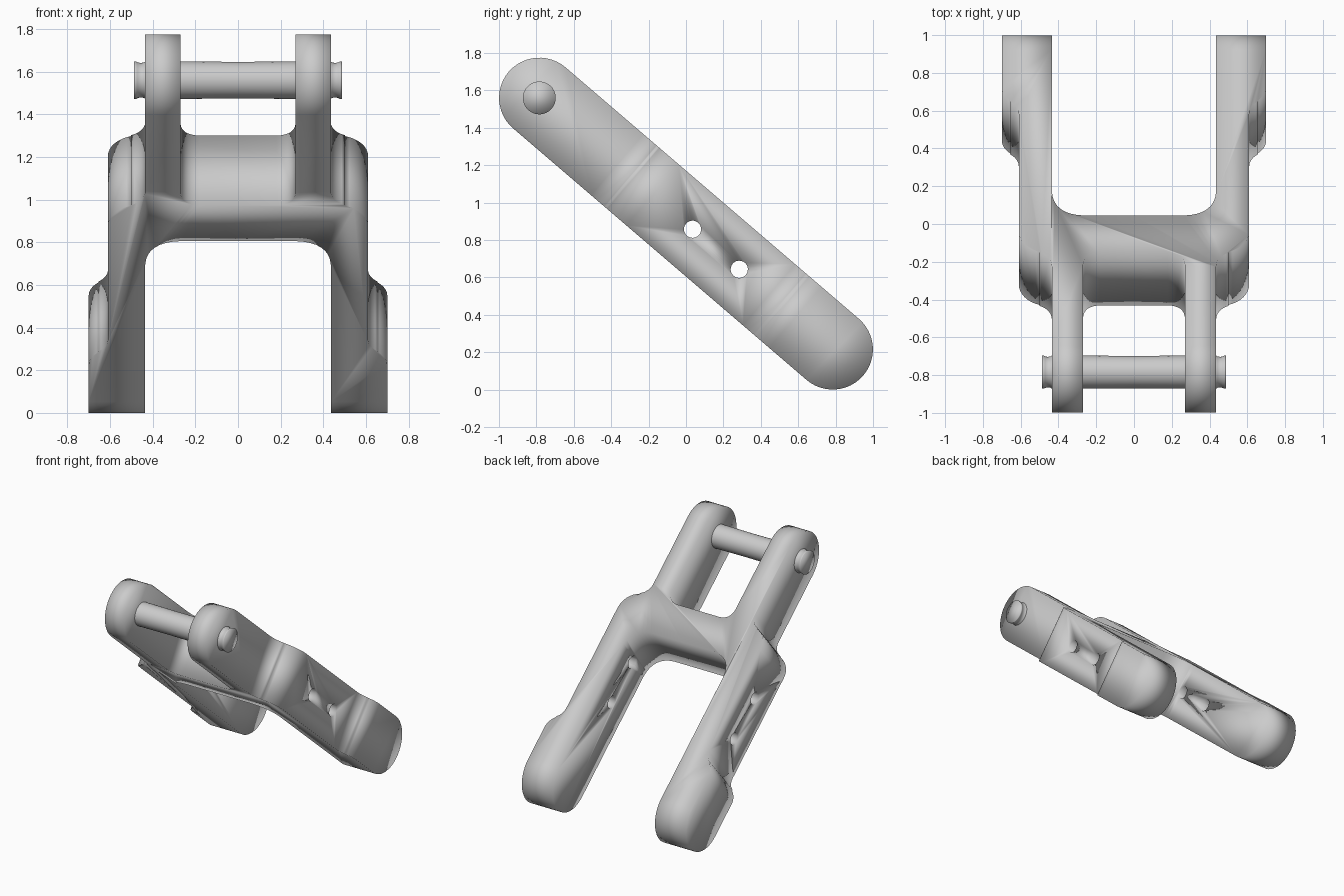
import bpy, bmesh, math
from mathutils import Matrix, Vector

if "Cube" in bpy.data.objects:
    bpy.data.objects.remove(bpy.data.objects["Cube"])

TILT = Matrix.Translation((0, 0, 0.8875)) @ Matrix.Rotation(-math.radians(40.6), 4, 'X')
END, RAD = 1.033, 0.215        # rounded end centre and radius along the link


def prism(name, pts, axis, depth):
    """Extrude a closed 2D outline symmetrically: axis Z takes (x, y), axis X takes (y, z)."""
    bm = bmesh.new()
    if axis == 'Z':
        vs = [bm.verts.new((a, b, -depth)) for a, b in pts]
        move = (0, 0, 2 * depth)
    else:
        vs = [bm.verts.new((-depth, a, b)) for a, b in pts]
        move = (2 * depth, 0, 0)
    face = bm.faces.new(vs)
    top = bmesh.ops.extrude_face_region(bm, geom=[face])
    bmesh.ops.translate(bm, vec=move, verts=[g for g in top['geom'] if isinstance(g, bmesh.types.BMVert)])
    bmesh.ops.recalc_face_normals(bm, faces=bm.faces)
    me = bpy.data.meshes.new(name)
    bm.to_mesh(me)
    bm.free()
    ob = bpy.data.objects.new(name, me)
    bpy.context.collection.objects.link(ob)
    return ob


def arc(cx, cy, r, a0, a1, n=24):
    return [(cx + r * math.cos(math.radians(a0 + (a1 - a0) * i / n)),
             cy + r * math.sin(math.radians(a0 + (a1 - a0) * i / n))) for i in range(n + 1)]


def fillet(corners, n=8):
    """Round each (x, y, radius) corner of an open path."""
    out = []
    for i, (x, y, r) in enumerate(corners):
        p = Vector((x, y))
        if r == 0:
            out.append((x, y))
            continue
        a = p + (Vector(corners[i - 1][:2]) - p).normalized() * r
        b = p + (Vector(corners[i + 1][:2]) - p).normalized() * r
        rnd = [(1 - t) ** 2 * a + 2 * t * (1 - t) * (p * 0.92 + (a + b) * 0.04) + t * t * b
               for t in (k / n for k in range(n + 1))]
        out += [tuple(q) for q in rnd]
    return out


def boolean(ob, other, op):
    m = ob.modifiers.new(op, 'BOOLEAN')
    m.operation, m.object, m.solver = op, other, 'EXACT'
    bpy.context.view_layer.objects.active = ob
    bpy.ops.object.modifier_apply(modifier=m.name)
    bpy.data.objects.remove(other)


# forked link: right half outline, from upper crotch round to lower crotch
half = fillet([
    (0, -0.383, 0), (0.27, -0.383, 0.09), (0.27, -1.4, 0), (0.435, -1.4, 0),
    (0.435, -0.383, 0.10), (0.61, -0.383, 0.13 - 0.02),
    (0.61, 0.665, 0.09), (0.70, 0.665, 0.085 - 0.035),
    (0.70, 1.4, 0), (0.435, 1.4, 0), (0.435, -0.125, 0.17), (0, -0.125, 0)])
# soften the two outer steps into S curves
half = [p for p in half if not (p[0] > 0.436 and (-0.5 < p[1] < -0.1 or 0.5 < p[1] < 0.8))]
i = next(k for k, p in enumerate(half) if p[0] == 0.70)
half[i:i] = (arc(0.535, -0.48, 0.10, 180, 110, 8)
             + arc(0.46, -0.235, 0.15, -75, 0, 8)
             + arc(0.71, 0.585, 0.10, 180, 125, 8)
             + arc(0.58, 0.77, 0.12, -52, 0, 8))
outline = half + [(-x, y) for x, y in reversed(half) if x > 0]
link = prism("forked_link", outline, 'Z', 0.4)

# rounded side shape shared by all arms
side = arc(END, 0, RAD, -90, 90) + arc(-END, 0, RAD, 90, 270)
boolean(link, prism("side_cutter", side, 'X', 1.0), 'INTERSECT')

# two holes through the lower arms
for u in (0.046, 0.375):
    boolean(link, prism("hole_cutter", arc(u, 0, 0.046, 0, 345, 23), 'X', 1.0), 'DIFFERENCE')

# pin with flared heads, turned from a radius profile along x
bm = bmesh.new()
prof = [(0.0, 0.086), (0.25, 0.088), (0.435, 0.088), (0.442, 0.083), (0.458, 0.081),
        (0.47, 0.084), (0.478, 0.088), (0.487, 0.088)]
prof = [(-x, r) for x, r in reversed(prof[1:])] + prof
rings = [[bm.verts.new((x, r * math.cos(k * math.tau / 32) - END, r * math.sin(k * math.tau / 32)))
          for k in range(32)] for x, r in prof]
for a, b in zip(rings, rings[1:]):
    for k in range(32):
        bm.faces.new((a[k], a[k - 1], b[k - 1], b[k]))
bm.faces.new(rings[0])
bm.faces.new(rings[-1][::-1])
bmesh.ops.recalc_face_normals(bm, faces=bm.faces)
me = bpy.data.meshes.new("cross_pin")
bm.to_mesh(me)
bm.free()
pin = bpy.data.objects.new("cross_pin", me)
bpy.context.collection.objects.link(pin)

# tilt into place, smooth shading throughout
for ob in (link, pin):
    ob.data.transform(TILT)
    for p in ob.data.polygons:
        p.use_smooth = True
